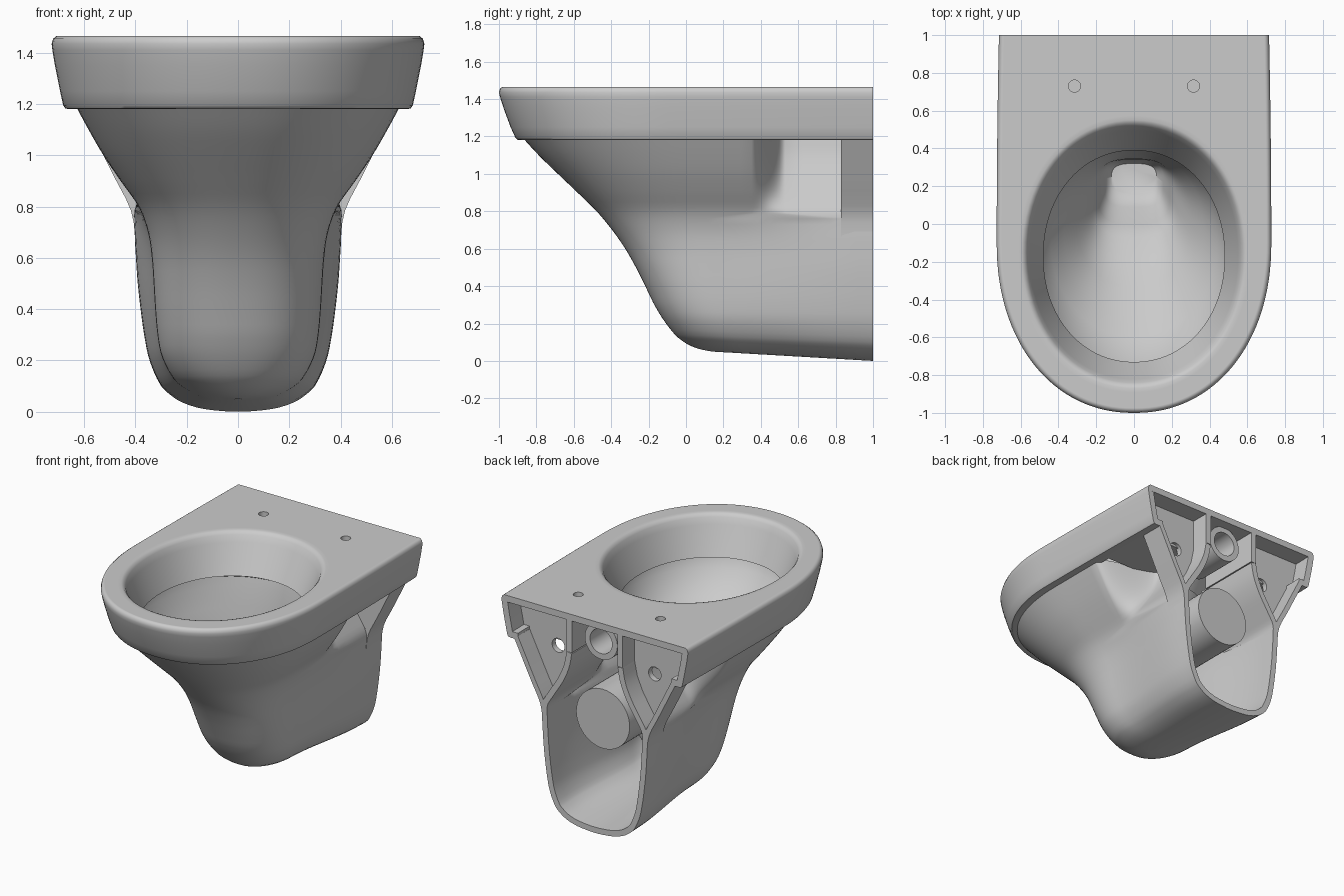
import bpy, bmesh, math
from mathutils import Matrix

cube = bpy.data.objects.get("Cube")
if cube:
    bpy.data.objects.remove(cube)

ceramic = bpy.data.materials.new("grey ceramic")
ceramic.use_nodes = True
GREY = (0.6, 0.6, 0.6, 1)
ceramic.diffuse_color = GREY
ceramic.node_tree.nodes["Principled BSDF"].inputs["Base Color"].default_value = GREY


def make_object(name, bm):
    mesh = bpy.data.meshes.new(name)
    bm.to_mesh(mesh)
    bm.free()
    obj = bpy.data.objects.new(name, mesh)
    bpy.context.collection.objects.link(obj)
    mesh.materials.append(ceramic)
    return obj


def activate(obj):
    bpy.ops.object.select_all(action="DESELECT")
    obj.select_set(True)
    bpy.context.view_layer.objects.active = obj


def thicken(obj, thickness):
    """Give a skin an inner wall, kept flush with the back plane."""
    mod = obj.modifiers.new("Wall", "SOLIDIFY")
    mod.thickness, mod.offset = thickness, -1
    activate(obj)
    bpy.ops.object.modifier_apply(modifier=mod.name)
    for v in obj.data.vertices:
        v.co.y = min(v.co.y, 1.0)


def cut_round(obj, centre, radius, depth, axis):
    """Drill a round hole through an object."""
    bm = bmesh.new()
    bmesh.ops.create_cone(bm, cap_ends=True, segments=32, radius1=radius, radius2=radius, depth=depth)
    turn = Matrix.Rotation(math.pi / 2, 4, "X") if axis == "Y" else Matrix()
    bm.transform(Matrix.Translation(centre) @ turn)
    cutter = make_object("hole_cutter", bm)
    cutter.hide_render = True
    mod = obj.modifiers.new("Hole", "BOOLEAN")
    mod.operation, mod.solver, mod.object = "DIFFERENCE", "EXACT", cutter
    activate(obj)
    bpy.ops.object.modifier_apply(modifier=mod.name)
    bpy.data.objects.remove(cutter)


def smooth(obj, degrees=40):
    activate(obj)
    bpy.ops.object.shade_smooth_by_angle(angle=math.radians(degrees))


def loft(rings, closed=True):
    """Skin a list of equally long point rings."""
    bm = bmesh.new()
    rows = [[bm.verts.new(p) for p in ring] for ring in rings]
    n = len(rows[0])
    for a, b in zip(rows, rows[1:]):
        for i in range(n if closed else n - 1):
            j = (i + 1) % n
            bm.faces.new((a[i], a[j], b[j], b[i]))
    return bm, rows


def prism(name, profile, y0, y1):
    """Extrude an x-z outline along y."""
    bm, rows = loft([[(x, y, z) for x, z in profile] for y in (y0, y1)])
    for row in rows:
        bm.faces.new(row)
    bmesh.ops.recalc_face_normals(bm, faces=bm.faces)
    return make_object(name, bm)


def circle(radius, z, n=48):
    return [(radius * math.cos(t * math.tau / n), z + radius * math.sin(t * math.tau / n)) for t in range(n)]


def interp(table, z, col):
    """Smooth cubic through the rows of a table keyed by height."""
    last = len(table) - 1
    k = next((i for i in range(last) if z <= table[i + 1][0]), last - 1)

    def slope(i):
        a, b = table[max(i - 1, 0)], table[min(i + 1, last)]
        return (b[col] - a[col]) / (b[0] - a[0])
    a, b = table[k], table[k + 1]
    h = b[0] - a[0]
    f = (z - a[0]) / h
    ease = f * f * (3 - 2 * f)
    return (a[col] + (b[col] - a[col]) * ease + h * f * (1 - f) * ((1 - f) * slope(k) - f * slope(k + 1)))


def bulge(value, power):
    return math.copysign(abs(value) ** (2 / power), value)


# Rim: D-shaped outer wall, flat deck and sloping inner wall
def d_ring(z, half, front, centre=-0.1, back=1.0):
    pts = []
    for i in range(65):
        t = math.pi * (i / 64 - 0.5)
        pts.append((half * bulge(math.sin(t), 2.13),
                    centre - (centre - front) * bulge(max(0, math.cos(t)), 2.13), z))
    side = [centre + (back - centre) * i / 16 for i in range(1, 17)]
    narrow = [half - 0.012 * ((y - centre) / (back - centre)) ** 2 for y in side]
    pts += [(x, y, z) for x, y in zip(narrow, side)]
    pts += [(narrow[-1] * (1 - i / 8), back, z) for i in range(1, 16)]
    pts += [(-x, y, z) for x, y in reversed(list(zip(narrow, side)))]
    return pts


deck_edge = d_ring(1.465, 0.708, -0.982)
angles = [math.atan2(y + 0.16, x) for x, y, z in deck_edge]


def oval_ring(z, half, front, back, power=2.08):
    return [(half * bulge(math.cos(t), power),
             (front + back) / 2 + (back - front) / 2 * bulge(math.sin(t), power), z) for t in angles]


outer = [(1.18, 0.6, -0.835), (1.18, 0.66, -0.89), (1.183, 0.674, -0.903), (1.195, 0.682, -0.913),
         (1.25, 0.694, -0.938), (1.35, 0.714, -0.975), (1.41, 0.724, -0.994),
         (1.435, 0.727, -1.0), (1.455, 0.721, -0.995)]
inner = [(1.465, 0.615, -0.89, 0.575), (1.465, 0.594, -0.869, 0.55), (1.46, 0.58, -0.855, 0.535),
         (1.443, 0.566, -0.84, 0.519), (1.4, 0.551, -0.821, 0.495), (1.21, 0.48, -0.73, 0.39)]
bm, _ = loft([d_ring(*r) for r in outer] + [deck_edge, d_ring(1.465, 0.7, -0.974)] + [oval_ring(*r) for r in inner])
bmesh.ops.delete(bm, geom=[f for f in bm.faces if all(v.co.y > 0.999 for v in f.verts)], context="FACES")
rim = make_object("rim", bm)
thicken(rim, 0.045)
for side in (-1, 1):
    cut_round(rim, (0.315 * side, 0.73, 1.45), 0.032, 0.2, "Z")
smooth(rim)

# Basin: oval bowl narrowing into a squarer sump
levels = [(1.21, 0.535, -0.785, 0.44, 2), (1.13, 0.52, -0.755, 0.42, 2), (1.0, 0.44, -0.6, 0.4, 2),
          (0.9, 0.37, -0.46, 0.385, 2.1), (0.8, 0.305, -0.33, 0.37, 2.2), (0.7, 0.25, -0.19, 0.355, 2.5),
          (0.63, 0.215, -0.07, 0.345, 2.8), (0.56, 0.19, 0.0, 0.34, 3.2), (0.4, 0.155, 0.09, 0.335, 3.4),
          (0.34, 0.12, 0.16, 0.32, 3)]
bm, rows = loft([oval_ring(*r) for r in levels])
bm.faces.new(rows[-1])
basin = make_object("basin", bm)
thicken(basin, 0.02)
smooth(basin, 60)

# Body: nose half width, front position, nose depth and rear half width by height
BODY = [(0.0, 0.02, 0.14, 0.17, 0.03), (0.006, 0.08, 0.1, 0.2, 0.1), (0.015, 0.125, 0.06, 0.24, 0.155),
        (0.035, 0.175, 0.015, 0.27, 0.215), (0.06, 0.213, -0.02, 0.29, 0.257), (0.1, 0.252, -0.06, 0.3, 0.3),
        (0.2, 0.297, -0.122, 0.33, 0.345), (0.3, 0.314, -0.17, 0.35, 0.366), (0.4, 0.323, -0.218, 0.37, 0.38),
        (0.5, 0.329, -0.268, 0.4, 0.391), (0.6, 0.336, -0.325, 0.44, 0.398), (0.7, 0.351, -0.395, 0.48, 0.403),
        (0.8, 0.388, -0.478, 0.54, 0.4), (0.9, 0.458, -0.58, 0.62, 0.342), (1.0, 0.525, -0.685, 0.7, 0.28),
        (1.1, 0.583, -0.788, 0.77, 0.236), (1.2, 0.637, -0.88, 0.82, 0.215)]


def body_ring(z):
    half, front, depth, rear = (interp(BODY, z, c) for c in (1, 2, 3, 4))
    power = 2.3
    right = []
    for i in range(25):
        t = math.pi / 2 * i / 24
        right.append((half * bulge(math.sin(t), power), front + depth * (1 - bulge(max(0, math.cos(t)), power))))
    start = front + depth
    # The upper part turns in sharply behind the bowl, the lower part widens steadily
    y0, y1 = (start + 0.05, 0.9) if z < 0.78 else (0.35, 0.53)
    right += [(half, start + (y0 - start) * i / 6) for i in range(1, 7)]
    for i in range(1, 13):
        f = i / 12
        right.append((half + (rear - half) * f * f * (3 - 2 * f), y0 + (y1 - y0) * f))
    right += [(rear, y1 + (1 - y1) * i / 5) for i in range(1, 6)]
    flat = [(-x, y) for x, y in reversed(right[1:])] + right
    lift = 0.058 * max(0, 1 - z / 0.3)
    return [(x, y, z + lift * (1 - y)) for x, y in flat]


heights = [0, 0.003, 0.006, 0.01, 0.015, 0.024, 0.035, 0.047, 0.06, 0.08]
heights += [0.1 + 0.03 * i for i in range(37)] + [1.2]
bm, rows = loft([body_ring(z) for z in heights], closed=False)
bm.faces.new(list(reversed(rows[0])))
body = make_object("body", bm)
thicken(body, 0.04)
smooth(body, 50)

# Rear supports: sloping strut, inner web and drilled mounting plate on each side
strut = [(0.625, 1.2), (0.59, 1.13), (0.555, 1.06), (0.518, 0.985), (0.48, 0.91), (0.437, 0.83),
         (0.418, 0.785), (0.407, 0.74), (0.4, 0.66)]
web = [(0.215, 1.44), (0.215, 1.2)] + [(interp(BODY, z, 4), z) for z in (1.1, 1.0, 0.9, 0.82)]
strut_wall = strut + [(x - 0.036, z + 0.005) for x, z in reversed(strut)]
web_wall = web[:2] + [(x - 0.04, z) for x, z in reversed(web[:2])]
plate = web + strut[-4::-1] + [(0.67, 1.21), (0.67, 1.44)]
for side, label in ((1, "left"), (-1, "right")):
    def flip(pts):
        return [(x * side, z) for x, z in pts]
    smooth(prism(label + "_strut", flip(strut_wall), 0.83, 1.0))
    prism(label + "_web", flip(web_wall), 0.53, 1.0)
    mount = prism(label + "_mounting_plate", flip(plate), 0.83, 0.87)
    cut_round(mount, (0.37 * side, 0.85, 1.15), 0.048, 0.2, "Y")
    prism(label + "_underside", flip([(0.2, 1.18), (0.6, 1.18), (0.6, 1.22), (0.2, 1.22)]), 0.45, 0.85)

# Drain outlet and hollow water inlet
smooth(prism("drain_outlet", circle(0.205, 0.755), 0.42, 0.91))
inlet = prism("water_inlet", circle(0.125, 1.3), 0.62, 0.93)
cut_round(inlet, (0, 0.85, 1.3), 0.085, 0.4, "Y")
smooth(inlet)
